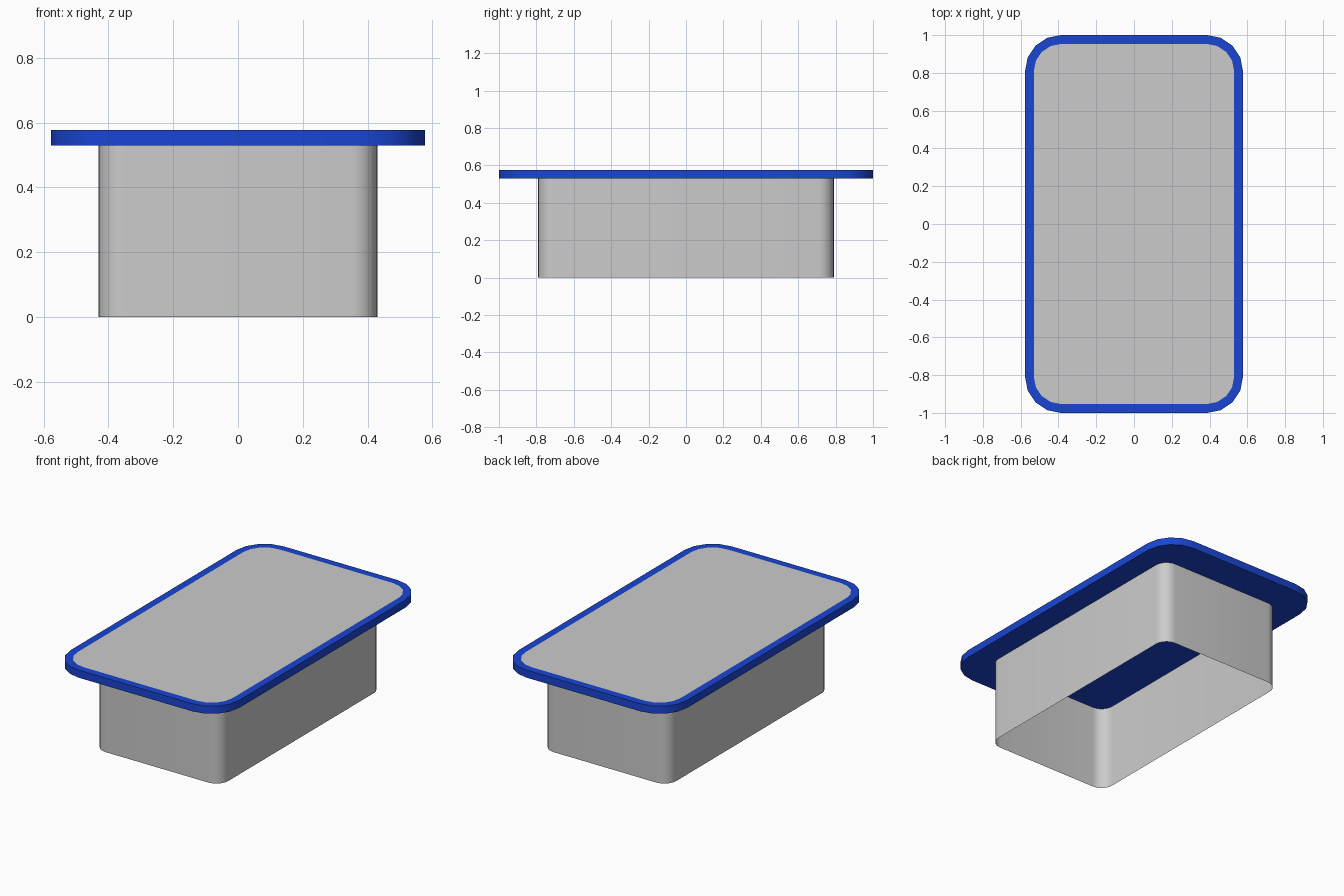
import bpy, bmesh
from math import sin, cos, pi, radians

if "Cube" in bpy.data.objects:
    bpy.data.objects.remove(bpy.data.objects["Cube"])


def outline(hx, hy, r, seg):
    """Rounded rectangle, counter-clockwise seen from above."""
    pts = []
    for k, (sx, sy) in enumerate([(1, 1), (-1, 1), (-1, -1), (1, -1)]):
        for i in range(seg + 1):
            a = (k + i / seg) * pi / 2
            pts.append((sx * (hx - r) + r * cos(a), sy * (hy - r) + r * sin(a)))
    return pts


def ring(bm, pts, z):
    return [bm.verts.new((x, y, z)) for x, y in pts]


def bridge(bm, a, b):
    n = len(a)
    for i in range(n):
        j = (i + 1) % n
        bm.faces.new((a[i], a[j], b[j], b[i]))


def finish(bm, name, mat=None):
    me = bpy.data.meshes.new(name)
    bm.to_mesh(me)
    bm.free()
    ob = bpy.data.objects.new(name, me)
    bpy.context.collection.objects.link(ob)
    if mat:
        me.materials.append(mat)
    bpy.ops.object.select_all(action='DESELECT')
    ob.select_set(True)
    bpy.context.view_layer.objects.active = ob
    bpy.ops.object.shade_smooth_by_angle(angle=radians(35))
    return ob


blue = bpy.data.materials.new("blue")
blue.diffuse_color = (0.01, 0.06, 0.65, 1)
blue.use_nodes = True
blue.node_tree.nodes["Principled BSDF"].inputs["Base Color"].default_value = blue.diffuse_color

Z0, Z1 = 0.53, 0.577
HX, HY, R, RIM = 0.577, 1.0, 0.19, 0.047
outer = outline(HX, HY, R, 4)
inner = outline(HX - RIM, HY - RIM, R - RIM, 4)

# Blue table top: closed underside, edge band and flat rim
bm = bmesh.new()
low, high, lip = ring(bm, outer, Z0), ring(bm, outer, Z1), ring(bm, inner, Z1)
bm.faces.new(low[::-1])
bridge(bm, low, high)
bridge(bm, high, lip)
finish(bm, "table_top_rim", blue)

# Grey panel, flush inside the rim
bm = bmesh.new()
bm.faces.new(ring(bm, inner, Z1))
finish(bm, "table_top_panel")

# Open-bottomed thin base walls
bm = bmesh.new()
walls = outline(0.43, 0.79, 0.08, 8)
bridge(bm, ring(bm, walls, 0), ring(bm, walls, Z0))
finish(bm, "base_walls")
